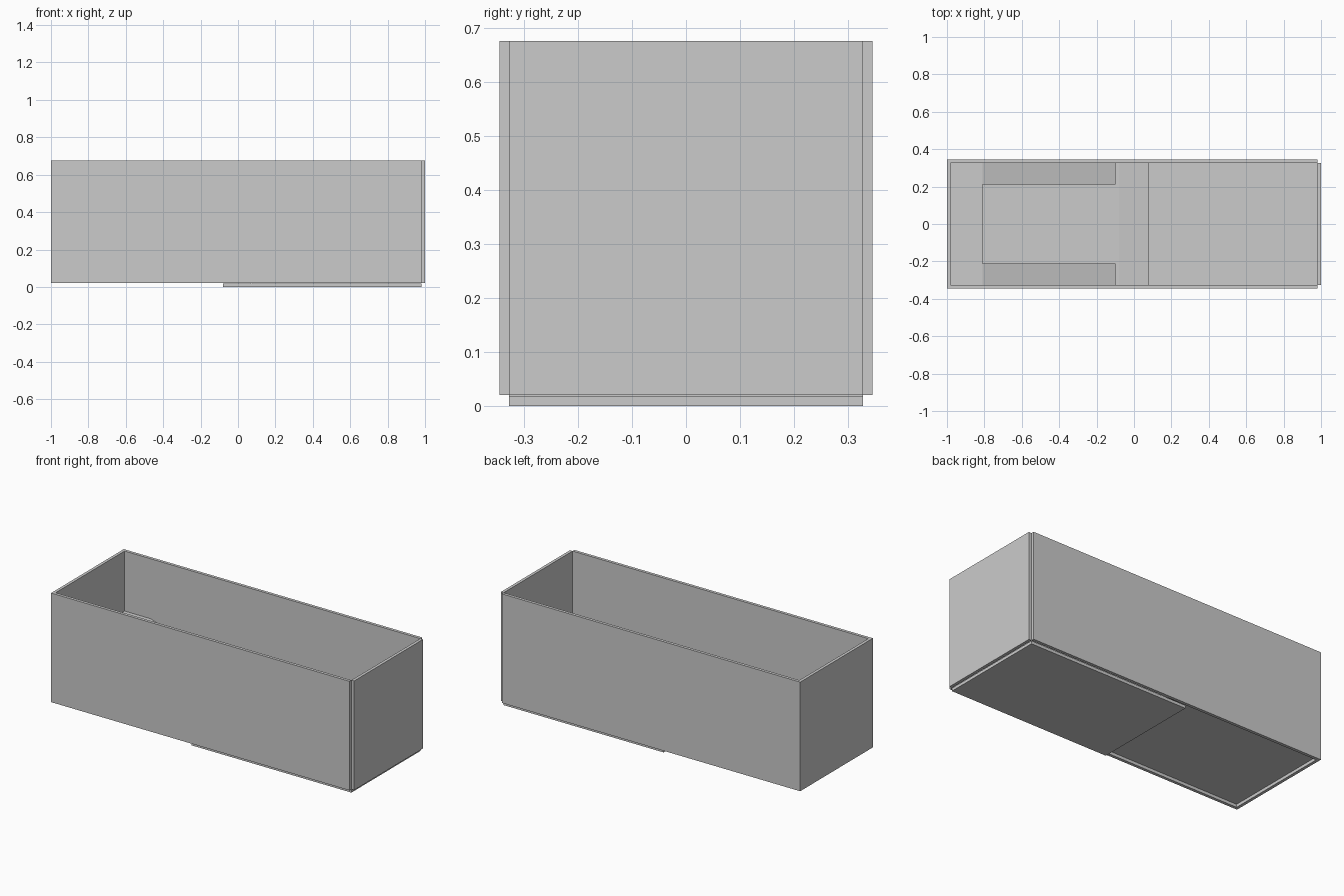
import bpy, bmesh
from mathutils import Vector

if "Cube" in bpy.data.objects:
    bpy.data.objects.remove(bpy.data.objects["Cube"])

T = 0.018            # sheet thickness
L, W = 1.0, 0.345    # outer half length and half width
IX, IY = L - T, W - T
TOP, BASE = 0.675, 0.02


def prism(name, profile, axis, lo, hi):
    """Extrude a 2D profile: axis 'Z' takes (x, y) points, axis 'Y' takes (x, z) points."""
    bm = bmesh.new()
    place = (lambda a, b: (a, b, lo)) if axis == 'Z' else (lambda a, b: (a, lo, b))
    face = bm.faces.new([bm.verts.new(place(a, b)) for a, b in profile])
    step = Vector((0, 0, hi - lo)) if axis == 'Z' else Vector((0, hi - lo, 0))
    out = bmesh.ops.extrude_face_region(bm, geom=[face])
    bmesh.ops.translate(bm, vec=step, verts=[v for v in out['geom'] if isinstance(v, bmesh.types.BMVert)])
    bmesh.ops.recalc_face_normals(bm, faces=bm.faces)
    me = bpy.data.meshes.new(name)
    bm.to_mesh(me)
    bm.free()
    ob = bpy.data.objects.new(name, me)
    bpy.context.collection.objects.link(ob)
    return ob


def sheet(name, top_line, y0, y1):
    """Bent sheet following a top (x, z) line, one thickness deep."""
    under = [(x, z - T) for x, z in reversed(top_line)]
    return prism(name, top_line + under, 'Y', y0, y1)


# Front, back and left walls as one folded U
prism("folded_walls", [(IX, -W), (-L, -W), (-L, W), (IX, W),
                       (IX, IY), (-IX, IY), (-IX, -IY), (IX, -IY)], 'Z', BASE, TOP)

# Right end wall, set between the long walls
prism("right_end_wall", [(IX, -IY), (L, -IY), (L, IY), (IX, IY)], 'Z', BASE, TOP)

# Bottom flaps: the left one bends down to rest on the right one
sheet("right_bottom_flap", [(-0.08, T), (IX, T)], -IY, IY)
floor = 3 * T + 0.002
sheet("left_bottom_flap", [(-IX, floor), (-0.08, floor), (0.08, 2 * T)], -IY, IY)

# Inner shelf at the left end with a sloping rail down each side
SHELF = 0.315
sheet("inner_shelf", [(-IX, SHELF), (-0.81, SHELF)], -IY, IY)
for side, y0, y1 in (("front", -IY, -0.21), ("back", 0.21, IY)):
    sheet(side + "_sloping_rail", [(-0.81, SHELF), (-0.10, floor + T)], y0, y1)
